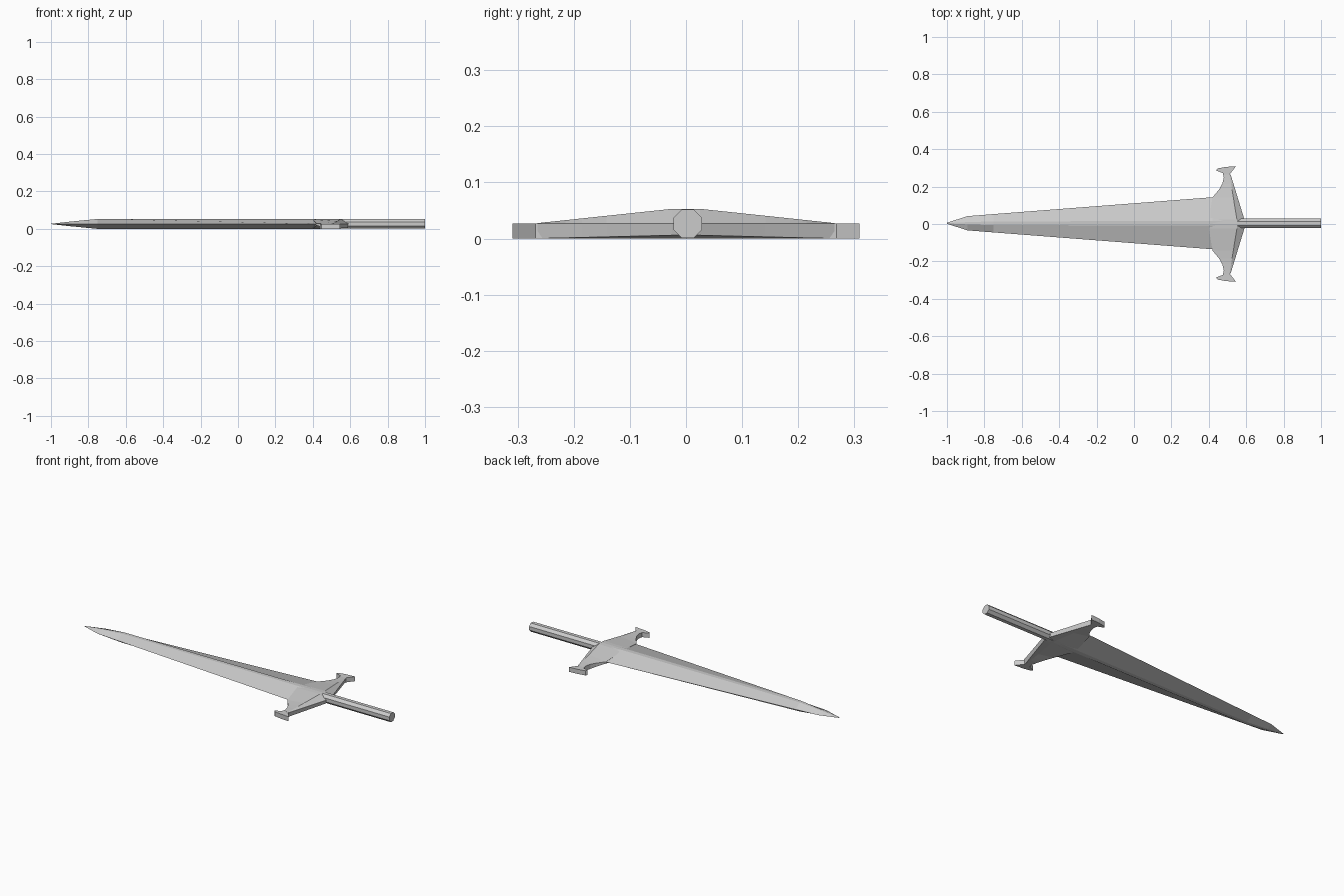
import bpy, bmesh, math

if "Cube" in bpy.data.objects:
    bpy.data.objects.remove(bpy.data.objects["Cube"])

CY, MID = 0.004, 0.0265   # centre line and mid-height of the blade


def make_object(name, bm):
    bmesh.ops.remove_doubles(bm, verts=bm.verts, dist=0.0001)
    bmesh.ops.recalc_face_normals(bm, faces=bm.faces)
    mesh = bpy.data.meshes.new(name)
    bm.to_mesh(mesh)
    bm.free()
    obj = bpy.data.objects.new(name, mesh)
    bpy.context.collection.objects.link(obj)
    return obj


def loft(name, sections):
    """Skin equal-length rings of points and cap both ends."""
    bm = bmesh.new()
    rings = [[bm.verts.new(p) for p in s] for s in sections]
    n = len(rings[0])
    for a, b in zip(rings, rings[1:]):
        for i in range(n):
            j = (i + 1) % n
            bm.faces.new((a[i], a[j], b[j], b[i]))
    bm.faces.new(rings[0])
    bm.faces.new(rings[-1])
    return make_object(name, bm)


def mirror_y(obj):
    mod = obj.modifiers.new("mirror", 'MIRROR')
    mod.use_axis = (False, True, False)


# Blade: flattened diamond section, tapering to the tip
def blade_section(x, half_w, half_t, flat):
    return [(x, CY + half_w, MID), (x, CY + flat, MID + half_t),
            (x, CY - flat, MID + half_t), (x, CY - half_w, MID),
            (x, CY - flat, MID - half_t), (x, CY + flat, MID - half_t)]


loft("blade", [blade_section(*s) for s in (
    (-1.0, 0.003, 0.001, 0.001),
    (-0.89, 0.038, 0.013, 0.006),
    (-0.75, 0.049, 0.0265, 0.010),
    (0.42, 0.139, 0.0265, 0.012),
    (0.50, 0.110, 0.0260, 0.012))])


# Guard arm: lofted sideways, bevelled at the back, curved at the front
def guard_section(y, front_x, front_top, front_bottom):
    t = max(0, (y - 0.025) / 0.245)
    top_x, top_z = 0.55 - 0.04 * t, 0.053 - 0.026 * t
    back_x = 0.59 - 0.075 * t
    return [(front_x, y, front_top), (top_x, y, top_z),
            (back_x, y, 0.027), (back_x - 0.005, y, 0.006 * (1 - t)),
            (top_x - 0.005, y, 0.0), (front_x, y, front_bottom)]


mirror_y(loft("guard", [guard_section(*s) for s in (
    (0.0, 0.40, 0.053, 0.0),
    (0.025, 0.40, 0.050, 0.002),
    (0.142, 0.42, 0.028, 0.018),
    (0.185, 0.455, 0.027, 0.006),
    (0.215, 0.472, 0.027, 0.0),
    (0.265, 0.485, 0.027, 0.0))]))

# Flared guard ends
outline = [(0.482, 0.24), (0.475, 0.272), (0.438, 0.287), (0.447, 0.297),
           (0.49, 0.305), (0.545, 0.309), (0.514, 0.268), (0.515, 0.24)]
mirror_y(loft("guard_end", [[(x, y, z) for x, y in outline]
                            for z in (0.0, 0.027)]))


# Octagonal grip
def grip_section(x, r=0.0275):
    return [(x, 0.003 + r * math.cos(a), MID + r * math.sin(a))
            for a in (math.pi / 8 + i * math.pi / 4 for i in range(8))]


loft("grip", [grip_section(0.50), grip_section(1.0)])
